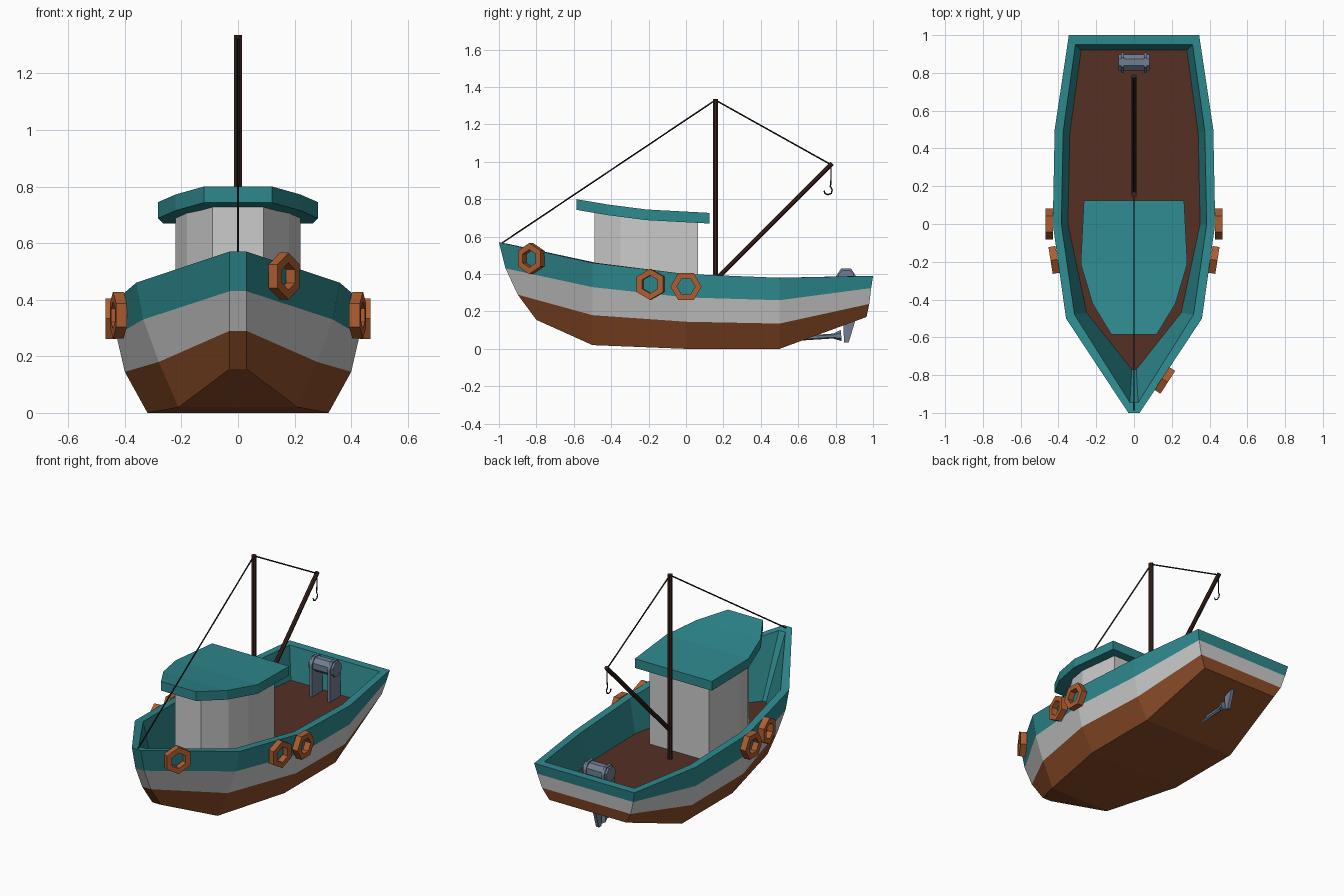
import bpy, bmesh, math
from mathutils import Vector, Matrix

if "Cube" in bpy.data.objects:
    bpy.data.objects.remove(bpy.data.objects["Cube"])


def material(name, rgb):
    m = bpy.data.materials.new(name)
    m.diffuse_color = (*rgb, 1)
    m.use_nodes = True
    m.node_tree.nodes["Principled BSDF"].inputs["Base Color"].default_value = m.diffuse_color
    return m


TEAL = material("teal", (0.027, 0.25, 0.27))
WHITE = material("white", (0.8, 0.8, 0.8))
RUST = material("rust", (0.27, 0.075, 0.022))
ORANGE = material("orange", (0.42, 0.11, 0.03))
DECK = material("deck_brown", (0.09, 0.03, 0.018))
WOOD = material("dark_wood", (0.045, 0.017, 0.012))
METAL = material("metal", (0.16, 0.21, 0.29))
BLACK = material("rope_black", (0.012, 0.01, 0.01))


def loft(name, rings, mats, bands=None, caps=(0, 0), close=False):
    """Bridge equal rings of points; caps are strips of quads."""
    bm = bmesh.new()
    vs = [[bm.verts.new(p) for p in r] for r in rings]
    n, count = len(rings[0]), len(rings)
    for k in range(count if close else count - 1):
        a, b = vs[k], vs[(k + 1) % count]
        for i in range(n):
            j = (i + 1) % n
            f = bm.faces.new((a[i], a[j], b[j], b[i]))
            f.material_index = bands[k] if bands else 0
    if not close:
        for ring, mi in ((vs[0], caps[0]), (vs[-1], caps[1])):
            for i in range(n // 2 - 1):
                f = bm.faces.new((ring[i], ring[i + 1], ring[n - 2 - i], ring[n - 1 - i]))
                f.material_index = mi
    bmesh.ops.recalc_face_normals(bm, faces=bm.faces)
    me = bpy.data.meshes.new(name)
    bm.to_mesh(me)
    bm.free()
    for m in mats:
        me.materials.append(m)
    ob = bpy.data.objects.new(name, me)
    bpy.context.collection.objects.link(ob)
    return ob


def both_sides(half):
    """Half outline on +x, continued with its mirror image."""
    return list(half) + [(-x, y, z) for x, y, z in reversed(half)]


def rod(name, p, q, r, mat, sides=6, r2=None):
    p, q = Vector(p), Vector(q)
    rot = (q - p).to_track_quat('Z', 'Y')
    rings = []
    for c, rad in ((p, r), (q, r if r2 is None else r2)):
        rings.append([c + rot @ Vector((rad * math.cos(a), rad * math.sin(a), 0))
                      for a in (math.tau * (i + 0.5) / sides for i in range(sides))])
    return loft(name, rings, [mat])


# Hull: bow-to-stern half outlines from the bottom up, over the rim and down to the deck
levels = [
    [(.03, -.80, .155), (.21, -.5, .02), (.32, 0, 0), (.32, .5, 0), (.265, .965, .17)],
    [(.03, -.90, .29), (.28, -.5, .18), (.40, 0, .145), (.39, .5, .135), (.305, .98, .24)],
    [(.03, -.965, .43), (.335, -.5, .33), (.43, 0, .275), (.415, .5, .26), (.33, .99, .325)],
    [(.03, -1, .57), (.36, -.5, .46), (.43, 0, .40), (.42, .5, .38), (.345, 1, .39)],
    [(.022, -.945, .56), (.315, -.48, .46), (.385, 0, .40), (.375, .49, .38), (.31, .95, .39)],
    [(.012, -.77, .19), (.25, -.47, .19), (.35, 0, .19), (.34, .48, .19), (.28, .92, .19)],
]
loft("hull", [both_sides(l) for l in levels], [RUST, WHITE, TEAL, DECK],
     bands=[0, 1, 2, 2, 2], caps=(0, 3))

# Wheelhouse with raked roof
cabin = [(.09, -.49, .735), (.18, -.35, .71), (.22, -.21, .69), (.205, .065, .68)]
loft("cabin", [both_sides([(x, y, .19) for x, y, z in cabin]), both_sides(cabin)], [WHITE])
roof = [(.12, -.585, .80), (.22, -.42, .772), (.282, -.21, .745), (.265, .125, .727)]
loft("cabin_roof", [both_sides([(x, y, z - .057) for x, y, z in roof]), both_sides(roof)], [TEAL])

# Mast, boom and rigging
top, tip = (0, .157, 1.335), (0, .782, .992)
rod("mast", (0, .157, .19), top, .015, WOOD, 8)
rod("boom", (0, .165, .375), tip, .013, WOOD, 8)
rod("forestay", (0, .157, 1.33), (0, -.985, .565), .004, BLACK)
rod("boom_line", (0, .157, 1.33), (0, .775, .985), .004, BLACK)
rod("hook_line", (0, .775, .98), (0, .775, .89), .003, BLACK)

# Lifting hook
cu = bpy.data.curves.new("hook", 'CURVE')
cu.dimensions = '3D'
cu.bevel_depth, cu.bevel_resolution = .004, 0
sp = cu.splines.new('POLY')
pts = [(.775, .90), (.772, .868), (.782, .85), (.777, .832), (.76, .824), (.743, .83), (.738, .845)]
sp.points.add(len(pts) - 1)
for p, (y, z) in zip(sp.points, pts):
    p.co = (0, y, z, 1)
cu.materials.append(BLACK)
bpy.context.collection.objects.link(bpy.data.objects.new("hook", cu))


# Tyre fenders: six-sided rings lying against the hull
def fender(name, loc, yaw, twist):
    def ring(r, d):
        m = Matrix.Translation(loc) @ Matrix.Rotation(yaw, 4, 'Z')
        return [m @ Vector((d, r * math.cos(a), r * math.sin(a)))
                for a in (twist + math.tau * i / 6 for i in range(6))]
    t = .019
    loft(name, [ring(.083, -t), ring(.083, t), ring(.048, t), ring(.048, -t)], [ORANGE], close=True)


for s, side in ((1, "right"), (-1, "left")):
    fender("middle_fender_" + side, (s * .449, 0, .333), 0, 0)
    fender("forward_fender_" + side, (s * .423, -.19, .345), -s * math.radians(9), math.pi / 6)
fender("bow_fender", (.163, -.828, .483), -math.radians(33), math.pi / 6)


# Flat plates cut from a side profile
def plate(name, x, half, profile):
    loft(name, [[(x + d, y, z) for y, z in profile] for d in (-half, half)], [METAL])


# Winch at the stern
for s, side in ((1, "right"), (-1, "left")):
    plate("winch_stand_" + side, s * .062, .008,
          [(.803, .19), (.803, .39), (.83, .43), (.882, .43), (.908, .39), (.908, .19)])
rod("winch_drum", (-.083, .856, .38), (.083, .856, .38), .046, METAL, 8)

# Propeller shaft, propeller and rudder
rod("propeller_shaft", (0, .58, .055), (0, .81, .07), .013, METAL, 6)
rod("propeller_hub", (0, .785, .068), (0, .83, .071), .012, METAL, 6, .03)
plate("rudder", 0, .01, [(.845, .035), (.84, .15), (.905, .15), (.87, .035)])
